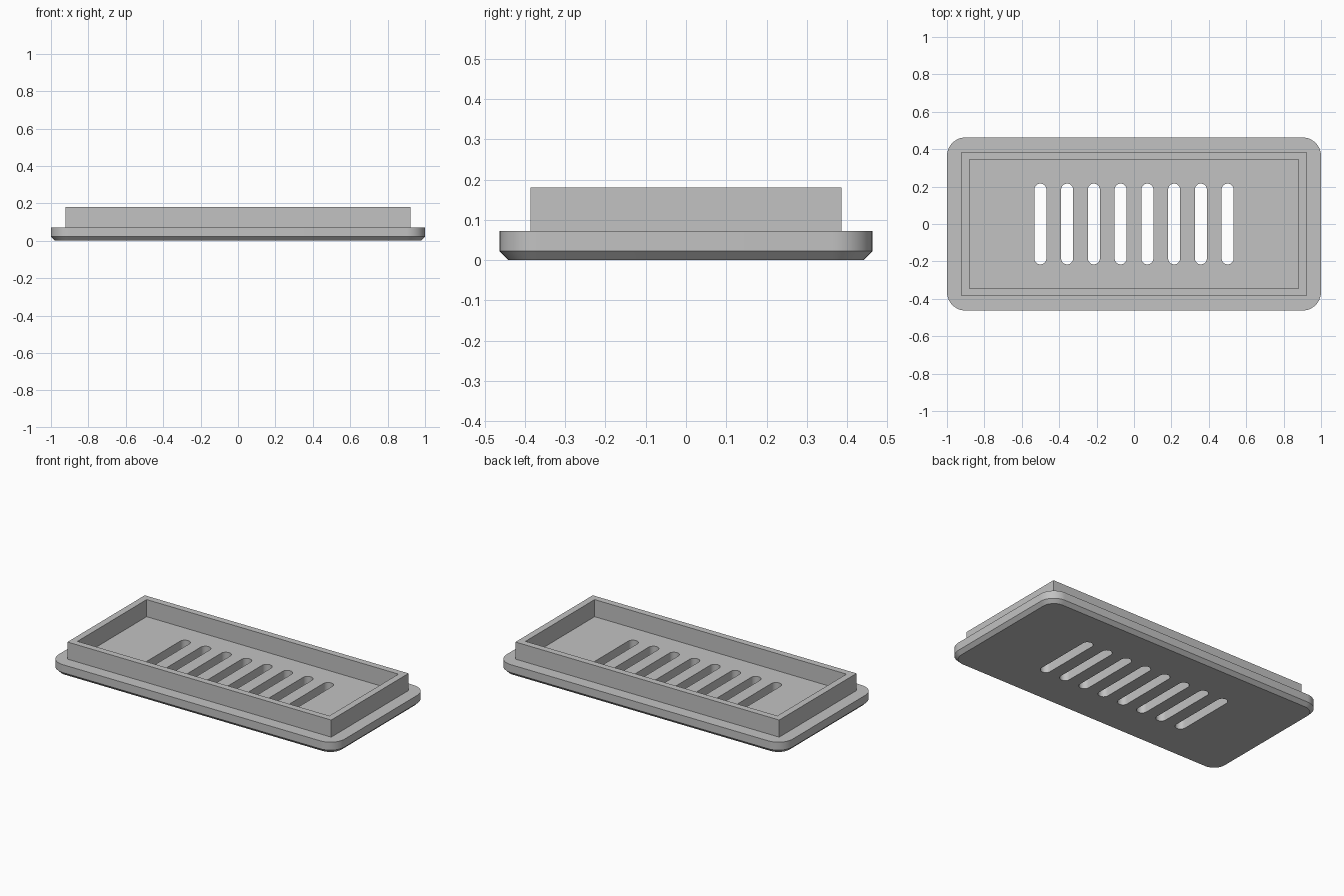
import bpy, bmesh, math

if "Cube" in bpy.data.objects:
    bpy.data.objects.remove(bpy.data.objects["Cube"])

PLATE_X, PLATE_Y, PLATE_Z = 1.0, 0.463, 0.072   # half sizes and thickness
RADIUS, CHAMFER = 0.1, 0.022
WALL_TOP = 0.18
SLOTS, SLOT_STEP, SLOT_R, SLOT_Y = 8, 0.143, 0.032, 0.216

grey = bpy.data.materials.new("grey")
grey.diffuse_color = (0.54, 0.54, 0.54, 1)
grey.use_nodes = True
grey.node_tree.nodes["Principled BSDF"].inputs["Base Color"].default_value = grey.diffuse_color


def rounded_rect(hx, hy, r, steps, cx=0.0):
    """Counter-clockwise outline of a rectangle with rounded corners."""
    pts = []
    for i, (sx, sy) in enumerate([(1, 1), (-1, 1), (-1, -1), (1, -1)]):
        for k in range(steps + 1):
            a = math.pi / 2 * (i + k / steps)
            p = (cx + sx * (hx - r) + r * math.cos(a), sy * (hy - r) + r * math.sin(a))
            if not pts or math.dist(p, pts[-1]) > 1e-5:
                pts.append(p)
    if math.dist(pts[0], pts[-1]) < 1e-5:
        pts.pop()
    return pts


def add_loft(bm, layers):
    """Closed solid through stacked (outline, height) layers."""
    rings = [[bm.verts.new((x, y, z)) for x, y in pts] for pts, z in layers]
    for a, b in zip(rings, rings[1:]):
        n = len(a)
        for i in range(n):
            bm.faces.new((a[i], a[(i + 1) % n], b[(i + 1) % n], b[i]))
    bm.faces.new(rings[0][::-1])
    bm.faces.new(rings[-1])


def make_object(name, bm):
    mesh = bpy.data.meshes.new(name)
    bm.to_mesh(mesh)
    bm.free()
    mesh.materials.append(grey)
    obj = bpy.data.objects.new(name, mesh)
    bpy.context.collection.objects.link(obj)
    return obj


# Base plate with rounded corners and a chamfered lower edge
bm = bmesh.new()
low = rounded_rect(PLATE_X - CHAMFER, PLATE_Y - CHAMFER, RADIUS - CHAMFER, 12)
full = rounded_rect(PLATE_X, PLATE_Y, RADIUS, 12)
add_loft(bm, [(low, 0), (full, CHAMFER), (full, PLATE_Z)])
plate = make_object("base_plate", bm)

# Row of round-ended slots cut through the plate
bm = bmesh.new()
for i in range(SLOTS):
    x = (i - (SLOTS - 1) / 2) * SLOT_STEP
    outline = rounded_rect(SLOT_R, SLOT_Y, SLOT_R, 8, x)
    add_loft(bm, [(outline, -0.1), (outline, PLATE_Z + 0.1)])
cutter = make_object("slot_cutter", bm)
cutter.hide_render = True
cut = plate.modifiers.new("slots", 'BOOLEAN')
cut.operation, cut.solver, cut.object = 'DIFFERENCE', 'EXACT', cutter
bpy.context.view_layer.objects.active = plate
plate.select_set(True)
bpy.ops.object.modifier_apply(modifier=cut.name)
bpy.data.objects.remove(cutter)
bpy.ops.object.shade_smooth_by_angle(angle=math.radians(30))

# Upright rectangular rim standing on the plate
bm = bmesh.new()
rings = []
for hx, hy, z in [(0.922, 0.386, PLATE_Z), (0.922, 0.386, WALL_TOP),
                  (0.88, 0.345, WALL_TOP), (0.88, 0.345, PLATE_Z)]:
    rings.append([bm.verts.new((sx * hx, sy * hy, z))
                  for sx, sy in [(1, 1), (-1, 1), (-1, -1), (1, -1)]])
for a, b in zip(rings, rings[1:]):
    for i in range(4):
        j = (i + 1) % 4
        bm.faces.new((a[i], a[j], b[j], b[i]))
make_object("rim_wall", bm)
